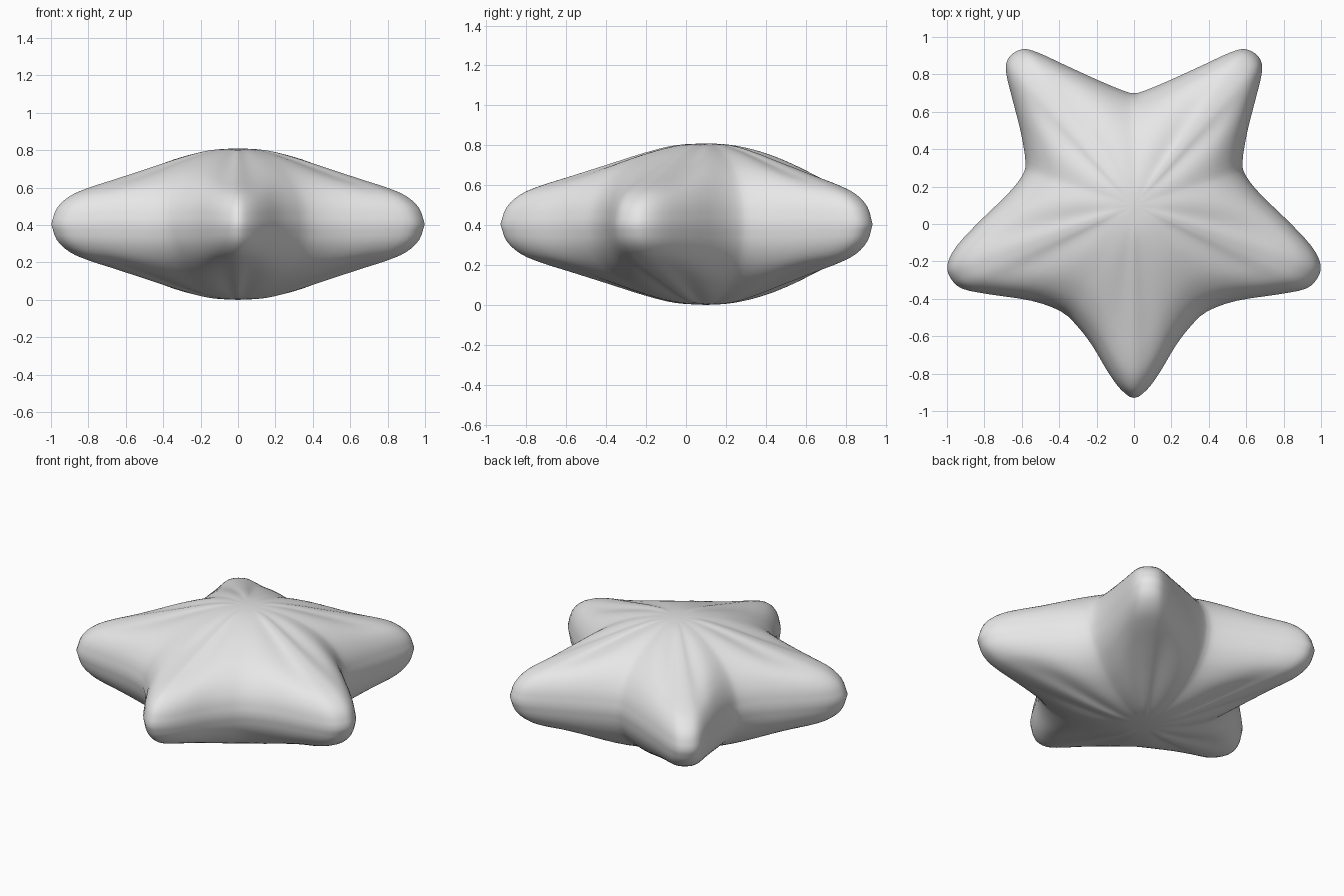
import bpy, bmesh, math
from mathutils import Vector

cube = bpy.data.objects.get("Cube")
if cube:
    bpy.data.objects.remove(cube, do_unlink=True)

MID_Z = 0.405
CENTRE = Vector((0, 0.1))

# Half of the star outline, from the front tip round to the back notch
HALF = [(0, -.93), (.07, -.885), (.14, -.79), (.22, -.655), (.3, -.55),
        (.39, -.468), (.55, -.41), (.78, -.375), (.92, -.345), (.98, -.29),
        (.998, -.22), (.95, -.12), (.82, .02), (.68, .155), (.6, .255),
        (.58, .33), (.605, .49), (.648, .66), (.685, .82), (.665, .895),
        (.595, .935), (.51, .915), (.38, .855), (.19, .768), (.05, .71), (0, .7)]

# Rings from centre to rim: radius fraction, half height on an arm, in a notch
RINGS = [(0, .405, .405), (.15, .395, .4), (.3, .357, .385), (.48, .298, .353),
         (.67, .236, .3), (.8, .194, .245), (.9, .15, .18), (.97, .085, .098),
         (1, 0, 0)]


def spline(points, steps, closed):
    """Catmull-Rom curve through the points."""
    pts = [Vector(p) for p in points]
    n = len(pts)
    if closed:
        get = lambda i: pts[i % n]
    else:
        ends = {-1: pts[0] * 2 - pts[1], n: pts[-1] * 2 - pts[-2]}
        get = lambda i: ends[i] if i in ends else pts[i]
    out = []
    for i in range(n if closed else n - 1):
        a, b, c, d = (get(i + k) for k in (-1, 0, 1, 2))
        for j in range(steps):
            t = j / steps
            out.append(0.5 * (2 * b + (c - a) * t + (2 * a - 5 * b + 4 * c - d) * t * t
                              + (3 * b - a - 3 * c + d) * t ** 3))
    return out if closed else out + [pts[-1]]


outline = spline(HALF + [(-x, y) for x, y in HALF[-2:0:-1]], 3, True)
half_rings = spline(RINGS, 3, False)[1:]
# Top rings down to the rim, then the mirrored bottom rings
rings = [(r, 1) for r in half_rings] + [(r, -1) for r in half_rings[-2::-1]]

bm = bmesh.new()
loops = []
for (s, arm, notch), side in rings:
    loop = []
    for p in outline:
        ray = p - CENTRE
        w = min(max((ray.length - .62) / .4, 0), 1)
        w = w * w * (3 - 2 * w)
        xy = CENTRE + ray * s
        loop.append(bm.verts.new((xy.x, xy.y, MID_Z + side * (notch + (arm - notch) * w))))
    loops.append(loop)

# Skin between rings, with a fan closing the top and bottom
n = len(outline)
for a, b in zip(loops, loops[1:]):
    for i in range(n):
        j = (i + 1) % n
        bm.faces.new((a[i], b[i], b[j], a[j]))
for loop, z in ((loops[0], 2 * MID_Z), (loops[-1], 0)):
    pole = bm.verts.new((CENTRE.x, CENTRE.y, z))
    for i in range(n):
        bm.faces.new((pole, loop[i], loop[(i + 1) % n]))
bmesh.ops.recalc_face_normals(bm, faces=bm.faces)

mesh = bpy.data.meshes.new("star_body")
bm.to_mesh(mesh)
bm.free()
star = bpy.data.objects.new("star_body", mesh)
bpy.context.collection.objects.link(star)

# Plain grey material
grey = bpy.data.materials.new("light_grey")
grey.use_nodes = True
colour = (0.8, 0.8, 0.8, 1)
grey.diffuse_color = colour
grey.node_tree.nodes["Principled BSDF"].inputs["Base Color"].default_value = colour
mesh.materials.append(grey)

for poly in mesh.polygons:
    poly.use_smooth = True
